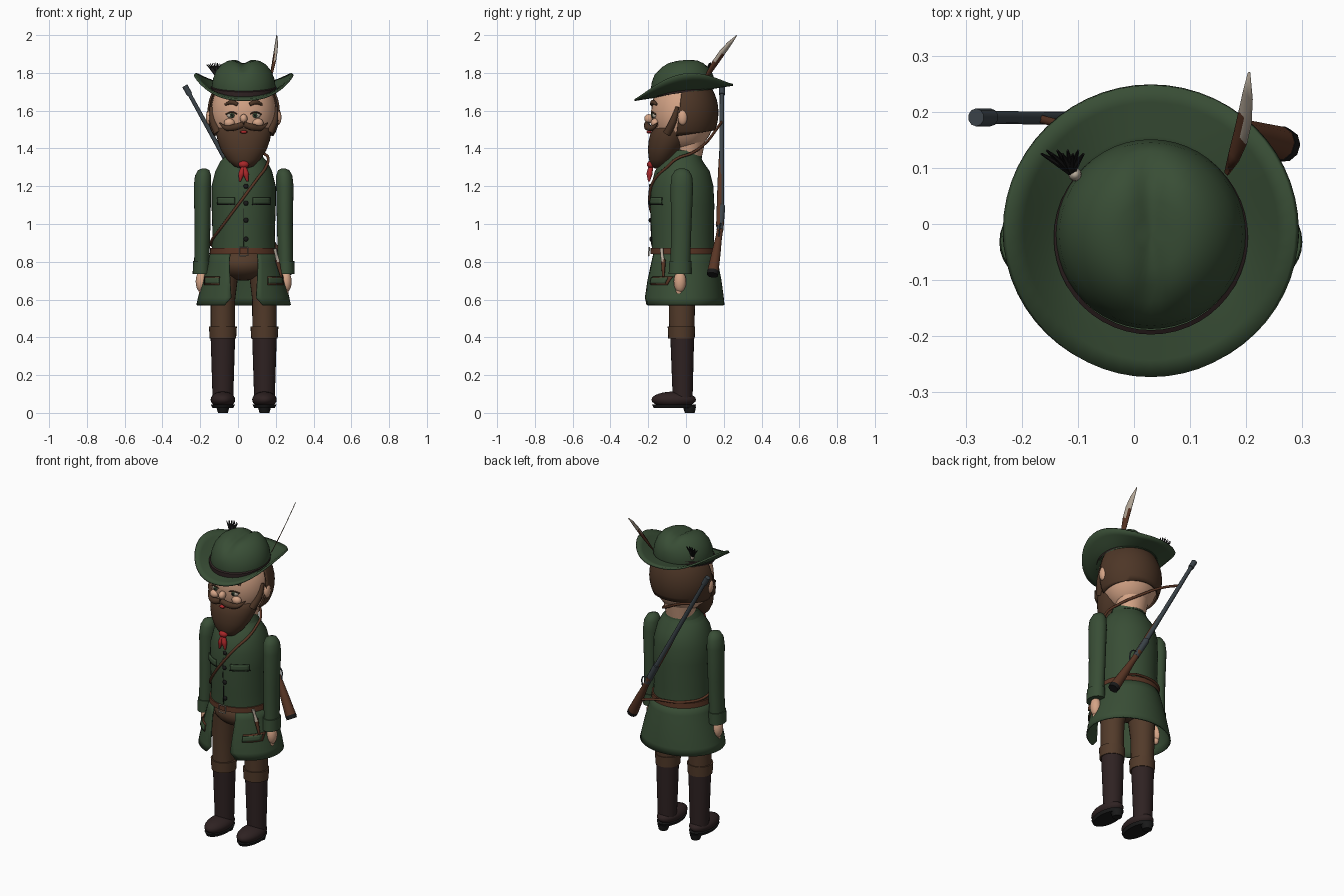
import bpy, bmesh, math
from math import sin, cos, pi, sqrt, exp
from mathutils import Vector

if "Cube" in bpy.data.objects:
    bpy.data.objects.remove(bpy.data.objects["Cube"])

CX = 0.03  # body axis; all coordinates below are relative to it

def material(name, r, g, b):
    m = bpy.data.materials.new(name)
    m.diffuse_color = (r, g, b, 1)
    m.use_nodes = True
    m.node_tree.nodes["Principled BSDF"].inputs["Base Color"].default_value = m.diffuse_color
    return m

GREEN = material("coat green", 0.040, 0.075, 0.036)
HAIR = material("hair brown", 0.075, 0.037, 0.020)
PANTS = material("trouser brown", 0.085, 0.043, 0.023)
BOOT = material("boot brown", 0.028, 0.016, 0.016)
SKIN = material("skin", 0.66, 0.37, 0.24)
LEATHER = material("leather", 0.10, 0.036, 0.018)
RED = material("red", 0.40, 0.02, 0.022)
STEEL = material("gun steel", 0.045, 0.058, 0.068)
BLACK = material("black", 0.010, 0.010, 0.010)
BONE = material("bone", 0.48, 0.41, 0.33)

def finish(o, mats, angle=45):
    for m in mats if isinstance(mats, list) else [mats]:
        o.data.materials.append(m)
    o.location.x += CX
    bpy.ops.object.select_all(action='DESELECT')
    o.select_set(True)
    bpy.context.view_layer.objects.active = o
    bpy.ops.object.shade_smooth_by_angle(angle=math.radians(angle))
    return o

def from_bm(name, bm, mats, solid=0):
    bmesh.ops.recalc_face_normals(bm, faces=bm.faces)
    me = bpy.data.meshes.new(name)
    bm.to_mesh(me)
    bm.free()
    o = bpy.data.objects.new(name, me)
    bpy.context.collection.objects.link(o)
    if solid:
        s = o.modifiers.new("thickness", 'SOLIDIFY')
        s.thickness, s.offset = solid, 0
    return finish(o, mats)

def grid(name, rows, mats, closed=False, caps=False, solid=0):
    """Skin a list of point rows with quads."""
    bm = bmesh.new()
    vs = [[bm.verts.new(p) for p in row] for row in rows]
    n = len(vs[0])
    for a, b in zip(vs, vs[1:]):
        for i in range(n if closed else n - 1):
            j = (i + 1) % n
            bm.faces.new((a[i], a[j], b[j], b[i]))
    if caps:
        bm.faces.new(vs[0])
        bm.faces.new(vs[-1])
    return from_bm(name, bm, mats, solid)

def loft(name, rings, mat, n=32, caps=True):
    """Rings are (cx, cy, z, rx, ry)."""
    return grid(name, [[(x + rx * cos(2 * pi * i / n), y + ry * sin(2 * pi * i / n), z)
                        for i in range(n)] for x, y, z, rx, ry in rings], mat, True, caps)

def ball(name, c, r, mat, seg=24):
    bm = bmesh.new()
    bmesh.ops.create_uvsphere(bm, u_segments=seg, v_segments=seg // 2, radius=1)
    for v in bm.verts:
        v.co = Vector([c[k] + v.co[k] * r[k] for k in range(3)])
    return from_bm(name, bm, mat)

def tube(name, pts, radii, mat, smooth=True, res=3):
    cu = bpy.data.curves.new(name, 'CURVE')
    cu.dimensions, cu.bevel_depth, cu.bevel_resolution = '3D', 1, res
    cu.use_fill_caps, cu.resolution_u = True, 6
    sp = cu.splines.new('BEZIER' if smooth else 'POLY')
    seq = sp.bezier_points if smooth else sp.points
    seq.add(len(pts) - 1)
    for i, (p, co) in enumerate(zip(seq, pts)):
        p.co = co if smooth else (*co, 1)
        p.radius = radii[i] if isinstance(radii, (list, tuple)) else radii
        if smooth:
            p.handle_left_type = p.handle_right_type = 'AUTO'
    o = bpy.data.objects.new(name, cu)
    bpy.context.collection.objects.link(o)
    bpy.ops.object.select_all(action='DESELECT')
    o.select_set(True)
    bpy.context.view_layer.objects.active = o
    bpy.ops.object.convert(target='MESH')
    return finish(bpy.context.object, mat)

def front(rings, x, z, off=0.0):
    """Point on the front of a lofted body."""
    rs = sorted(rings, key=lambda r: r[2])
    for a, b in zip(rs, rs[1:]):
        if z <= b[2]:
            break
    t = max(0, min(1, (z - a[2]) / (b[2] - a[2])))
    _, cy, _, rx, ry = [p + (q - p) * t for p, q in zip(a, b)]
    return (x, cy - (ry + off) * sqrt(max(0.02, 1 - (x / (rx + off)) ** 2)), z)

def patch(name, rings, x0, x1, z0, z1, mat, off=0.006, solid=0.008):
    grid(name, [[front(rings, x0 + (x1 - x0) * i / 8, z0 + (z1 - z0) * j / 3, off)
                 for i in range(9)] for j in range(4)], mat, solid=solid)

# Coat body, skirt open at the front, collar
TORSO = [(0, -.015, .84, .17, .165), (0, -.018, .95, .165, .165), (0, -.02, 1.1, .17, .17),
         (0, -.02, 1.2, .17, .165), (0, -.02, 1.28, .15, .145), (0, -.02, 1.33, .125, .11),
         (0, -.015, 1.37, .088, .088), (0, -.012, 1.395, .08, .08)]
SKIRT = [(0, -.015, .86, .17, .165), (0, -.015, .8, .186, .18), (0, -.014, .7, .215, .198),
         (0, -.013, .61, .238, .209), (0, -.012, .57, .247, .212)]
loft("coat_body", TORSO, GREEN, 40)
rows = []
for (x, y, z, rx, ry), gap in zip(SKIRT, (.42, .42, .34, .28, .42)):
    rows.append([(rx * sin(a), y - ry * cos(a), z)
                 for a in [gap + (2 * pi - 2 * gap) * i / 44 for i in range(45)]])
grid("coat_skirt", rows, GREEN, solid=.008)
loft("collar", [(0, -.015, 1.35, .105, .1), (0, -.012, 1.39, .09, .09)], GREEN)
patch("coat_front_edge", TORSO, -.002, .002, .88, 1.3, BLACK, .001, .003)
for s in (-1, 1):
    patch("chest_pocket_flap", TORSO, s * .048, s * .138, 1.105, 1.14, GREEN)
    patch("chest_pocket_shadow", TORSO, s * .046, s * .14, 1.1, 1.106, BLACK, .004, .006)
    patch("hip_pocket_flap", SKIRT, s * .13, s * .205, .685, .715, GREEN, .012)
    patch("hip_pocket_trim", SKIRT, s * .128, s * .207, .677, .722, LEATHER, .006)
for z in (1.2, 1.11, 1.02, .92):
    ball("button", front(TORSO, .012, z, .004), (.013, .008, .013), BLACK, 12)

# Belt and buckle
loft("belt", [(0, -.015, .842, .18, .174), (0, -.015, .872, .177, .172)], LEATHER, 40)
q = [(-.022, -.197, .832), (.022, -.197, .832), (.022, -.195, .876), (-.022, -.195, .876)]
tube("buckle", q + q[:1], .004, BONE, False, 1)

# Knife at the hip
tube("knife_sheath", [(.178, -.12, .81), (.2, -.12, .72)], [.013, .006], LEATHER, False)
tube("knife_handle", [(.165, -.13, .87), (.172, -.127, .84), (.182, -.122, .8)], [.01, .008, .011], BONE)

# Arms, cuffs, hands, legs and boots
for s in (-1, 1):
    x = s * .218
    loft("sleeve", [(x - s * .008, -.022, 1.295, .008, .01), (x - s * .006, -.022, 1.285, .03, .036),
                    (x - s * .003, -.022, 1.255, .043, .054), (x, -.022, 1.2, .046, .06),
                    (x, -.025, 1.0, .042, .054), (x + s * .004, -.03, .78, .04, .052)], GREEN, 24)
    loft("cuff", [(x + s * .006, -.032, .735, .046, .06), (x + s * .005, -.03, .805, .045, .058)], GREEN, 24)
    ball("hand", (x + s * .006, -.032, .695), (.03, .033, .058), SKIN)
    ball("fingers", (x + s * .002, -.036, .643), (.018, .02, .025), SKIN, 16)
    ball("thumb", (x - s * .016, -.055, .69), (.012, .014, .028), SKIN, 12)
    x = s * .11
    loft("trouser_leg", [(x, -.022, .4, .064, .066), (x, -.022, .6, .065, .07),
                         (x - s * .01, -.02, .76, .075, .085)], PANTS, 24)
    loft("knee_cuff", [(x, -.024, .395, .07, .07), (x, -.024, .458, .074, .073)], PANTS, 24)
    loft("boot_shaft", [(x, -.018, .06, .054, .052), (x, -.018, .12, .056, .054),
                        (x, -.02, .405, .065, .063)], BOOT, 24)
    ball("boot_foot", (x, -.065, .07), (.065, .118, .043), BOOT)
    loft("boot_sole", [(x, -.063, .027, .055, .108), (x, -.063, .045, .064, .117)], BLACK)
    loft("boot_heel", [(x, .02, .0, .026, .026), (x, .018, .035, .036, .036)], BLACK, 16)
ball("trouser_seat", (0, -.02, .79), (.155, .135, .09), PANTS)

# Head, hair and ears
loft("neck", [(0, .01, 1.36, .085, .075), (0, .015, 1.5, .11, .1)], SKIN)
ball("head", (0, -.015, 1.59), (.174, .17, .21), SKIN, 32)
bm = bmesh.new()
bmesh.ops.create_uvsphere(bm, u_segments=40, v_segments=20, radius=1)
for v in bm.verts:
    v.co = Vector((v.co.x * .187, v.co.y * .182 - .015, v.co.z * .215 + 1.59))
for co, no in (((0, 0, 1.475), (0, .15, -1)), ((0, -.035, 1.6), (0, -1, .12))):
    bmesh.ops.bisect_plane(bm, geom=bm.verts[:] + bm.edges[:] + bm.faces[:],
                           plane_co=co, plane_no=no, clear_outer=True)
from_bm("hair", bm, HAIR, .01)
loft("beard", [(0, -.145, 1.295, .02, .022), (0, -.14, 1.305, .05, .042), (0, -.13, 1.34, .088, .066),
               (0, -.11, 1.39, .12, .092), (0, -.09, 1.44, .138, .108), (0, -.078, 1.48, .146, .11),
               (0, -.065, 1.505, .146, .105), (0, -.05, 1.52, .135, .09)], HAIR)
for s in (-1, 1):
    ball("ear", (s * .182, -.018, 1.565), (.018, .026, .042), SKIN, 16)
    tube("sideburn", [(s * .135, -.1, 1.48), (s * .16, -.07, 1.54), (s * .172, -.045, 1.62)],
         [.022, .02, .01], HAIR)
    # Face
    ball("eye_white", (s * .063, -.164, 1.575), (.026, .016, .016), BONE, 16)
    ball("iris", (s * .061, -.177, 1.575), (.012, .007, .013), GREEN, 12)
    ball("pupil", (s * .061, -.182, 1.575), (.006, .004, .007), BLACK, 12)
    tube("eyelid", [(s * .034, -.178, 1.583), (s * .063, -.179, 1.592), (s * .094, -.16, 1.58)], .004, HAIR)
    tube("eyebrow", [(s * .032, -.18, 1.632), (s * .06, -.175, 1.645), (s * .098, -.155, 1.632)],
         [.01, .013, .006], HAIR)
    ball("cheek", (s * .075, -.163, 1.535), (.03, .024, .024), SKIN, 16)
    tube("moustache", [(0, -.207, 1.528), (s * .045, -.202, 1.513), (s * .09, -.178, 1.508),
                       (s * .128, -.15, 1.535)], [.016, .019, .014, .003], HAIR)
    tube("neckerchief_tail", [(0, -.185, 1.31), (s * .012, -.193, 1.265), (s * .02, -.196, 1.225)],
         [.012, .016, .005], RED)
ball("nose", (0, -.197, 1.558), (.02, .024, .024), SKIN, 16)
ball("lip", (0, -.195, 1.487), (.02, .014, .009), RED, 12)
ball("neckerchief_knot", (0, -.185, 1.315), (.028, .022, .02), RED, 16)

# Hat: curled brim, creased crown, band
HY = -.012
rows = []
for t in (0, .25, .5, .75, 1):
    r = .14 + .12 * t
    rows.append([(r * cos(a), HY + r * sin(a),
                  1.697 + .155 * r * sin(a) + .095 * abs(cos(a)) ** 2.6 * t ** 1.3)
                 for a in [2 * pi * i / 56 for i in range(56)]])
grid("hat_brim", rows, GREEN, True, solid=.011)
rows = []
for r, h in ((.165, 0), (.169, .03), (.163, .07), (.148, .11), (.12, .145), (.09, .163), (.06, .17), (.03, .172), (.006, .172)):
    rows.append([(r * cos(a), HY - .006 + r * sin(a),
                  1.697 + h + .1 * r * sin(a) - (.022 * exp(-(r * cos(a) / .03) ** 2) if h > .12 else 0))
                 for a in [2 * pi * i / 48 for i in range(48)]])
grid("hat_crown", rows, GREEN, True, True)
grid("hat_band", [[(r * cos(a), HY - .012 + r * sin(a), 1.695 + h + .15 * r * sin(a))
                   for a in [2 * pi * i / 48 for i in range(48)]]
                  for r, h in ((.172, 0), (.173, .03), (.165, .034))], BOOT, True)

# Hat feather, brown below and pale at the tip
path = [(.135, .09, 1.75), (.148, .12, 1.8), (.16, .155, 1.855), (.168, .19, 1.905), (.173, .23, 1.955), (.175, .27, 2.0)]
side = Vector((.5, -.6, .5))
feather = grid("feather", [[Vector(p) + side * (w * k) for k in (-1, 0, 1)]
                           for p, w in zip(path, (.005, .015, .02, .02, .014, .001))], [LEATHER, BONE], solid=.004)
for f in feather.data.polygons:
    f.material_index = int(f.center.z > 1.88)

# Hat brush tuft
ball("brush_holder", (-.135, .088, 1.775), (.012, .012, .022), BONE, 12)
for i in range(9):
    k = i / 8
    tube("brush_bristle", [(-.142, .095, 1.785), (-.195 + .075 * k, .125 + .006 * (i % 2), 1.855 - .02 * abs(k - .6))],
         [.009, .002], BLACK, False, 1)

# Rifle slung across the back
A, B = Vector((-.305, .19, 1.72)), Vector((.24, .14, .73))
def gun(t, off=0):
    p = A.lerp(B, t)
    p.y = .19 - .05 * max(0, (t - .7) / .3) + off
    return p
tube("barrel", [gun(0), gun(.72)], [.011, .014], STEEL, False)
tube("muzzle", [gun(-.012), gun(.035)], .016, STEEL, False)
tube("fore_stock", [gun(.38, -.008), gun(.5, -.008), gun(.74, -.006)], [.009, .015, .018], LEATHER, False)
tube("receiver", [gun(.63), gun(.76)], .018, STEEL, False)
tube("butt_stock", [gun(.72), gun(.8), gun(.9), gun(.985)], [.016, .018, .026, .031], LEATHER)
tube("butt_plate", [gun(.98), gun(1.0)], [.032, .03], BLACK, False)
tube("trigger_guard", [gun(.73), gun(.75) + Vector((.03, 0, .02)), gun(.79) + Vector((.022, 0, .012)), gun(.81)],
     .004, STEEL)

# Sling over the chest and back to the rifle
sling = [front(TORSO, -.165 + .035 * i, .92 + .047 * i, .005) for i in range(9)]
sling = [(.2, .165, .83), (.06, .167, .87), (-.1, .125, .88), (-.172, .0, .89)] + sling
sling += [(.13, -.05, 1.345), (.105, .03, 1.375), (.02, .105, 1.43), (-.1, .16, 1.5), gun(.18)]
tube("sling", sling, .0075, LEATHER)
